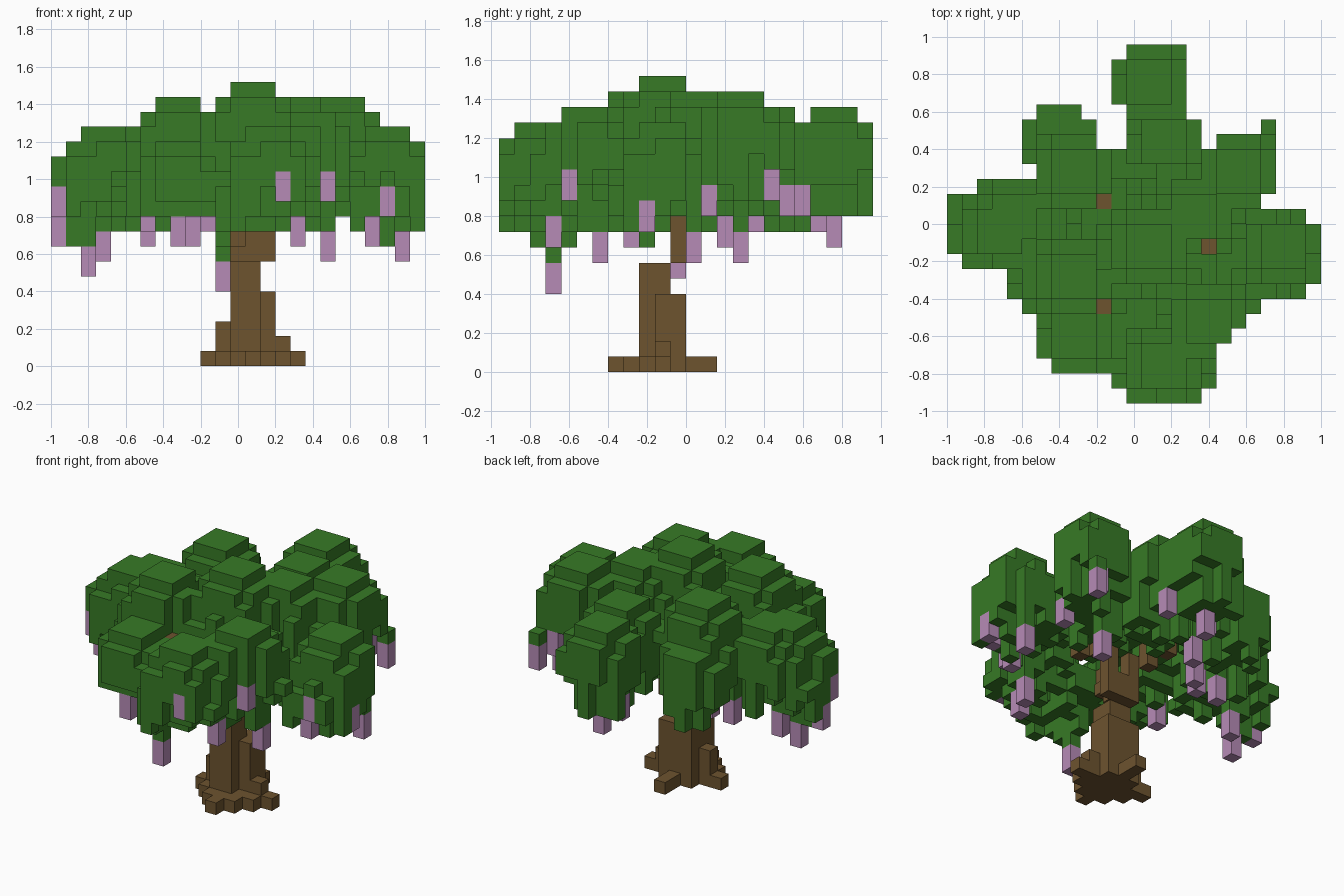
import bpy, bmesh, random
from mathutils import Vector

random.seed(4)
V = 0.08  # block size

cube = bpy.data.objects.get("Cube")
if cube:
    bpy.data.objects.remove(cube)


def material(name, colour):
    m = bpy.data.materials.new(name)
    m.use_nodes = True
    m.diffuse_color = (*colour, 1)
    m.node_tree.nodes["Principled BSDF"].inputs["Base Color"].default_value = (*colour, 1)
    return m


def cell(x, y):
    """Column indices of a position."""
    return round((x + 0.96) / V), round((y + 0.92) / V)


def block_object(name, cells, mat):
    """One mesh from a set of blocks, keeping only the exposed faces."""
    bm = bmesh.new()
    for c in cells:
        for axis in range(3):
            for s in (-1, 1):
                n = list(c)
                n[axis] += s
                if tuple(n) in cells:
                    continue
                mid = Vector((c[0] * V - 0.96, c[1] * V - 0.92, (c[2] + 0.5) * V))
                out, u, w = Vector(), Vector(), Vector()
                out[axis] = s * V / 2
                u[(axis + 1) % 3] = s * V / 2
                w[(axis + 2) % 3] = V / 2
                corners = (-u - w, u - w, u + w, w - u)
                bm.faces.new([bm.verts.new(mid + out + k) for k in corners])
    bmesh.ops.remove_doubles(bm, verts=bm.verts, dist=0.001)
    me = bpy.data.meshes.new(name)
    bm.to_mesh(me)
    bm.free()
    me.materials.append(mat)
    ob = bpy.data.objects.new(name, me)
    bpy.context.collection.objects.link(ob)
    return ob


def box(x0, x1, y0, y1, z0, z1):
    """Blocks filling a box given by its edges."""
    (i0, j0), (i1, j1) = cell(x0 + V / 2, y0 + V / 2), cell(x1 - V / 2, y1 - V / 2)
    return {(i, j, k) for i in range(i0, i1 + 1) for j in range(j0, j1 + 1)
            for k in range(round(z0 / V), round(z1 / V))}


# Canopy outline: first and last column of each row, front to back
rows = [(12, 17), (11, 18), (7, 18), (6, 18), (6, 19), (6, 20), (5, 21), (4, 24),
        (4, 25), (1, 25), (0, 25), (0, 25), (0, 24), (0, 21), (2, 22), (6, 22),
        (5, 22), (5, 22), (5, 17), (6, 16), (11, 16), (11, 16), (11, 16), (12, 16)]
columns = {(i, j) for j, (a, b) in enumerate(rows) for i in range(a, b)}
columns -= {(i, j) for j in (17, 18, 19) for i in (10, 11)} | {(9, 19), (17, 17)}
columns.add((21, 18))

# Leaf mounds: centre x, centre y, top height
mounds = [(0.08, -0.12, 1.52), (-0.32, 0.28, 1.44), (0.08, 0.76, 1.36), (-0.64, 0.04, 1.28),
          (-0.72, -0.04, 1.28), (-0.88, -0.08, 1.12), (0.56, 0.28, 1.44), (0.32, 0.04, 1.44),
          (0.40, -0.52, 1.36), (0.16, -0.76, 1.28), (-0.32, -0.28, 1.44), (-0.32, -0.64, 1.2),
          (0.80, -0.16, 1.28), (0.16, 0.44, 1.36), (-0.40, 0.48, 1.2)]

# Hanging blossoms: x, y, lower end
blossoms = [(-0.08, -0.68, 0.4), (-0.8, -0.04, 0.48), (-0.72, 0.04, 0.56), (0.88, 0.04, 0.56),
            (0.48, -0.44, 0.56), (0.72, -0.28, 0.64), (0.48, -0.6, 0.88), (0.32, -0.68, 0.64),
            (0.24, -0.92, 0.88), (-0.32, -0.68, 0.64), (0.72, 0.52, 0.8), (0.8, -0.36, 0.8),
            (0.96, -0.2, 0.72), (-0.96, -0.12, 0.8), (-0.96, -0.04, 0.64), (0.08, 0.76, 0.64),
            (0, 0.68, 0.72), (0.48, 0.28, 0.56), (-0.16, 0.36, 0.72), (-0.24, 0.28, 0.64),
            (-0.32, 0.2, 0.64), (-0.48, -0.36, 0.72), (0.64, 0.44, 0.88), (0.24, 0.6, 0.8),
            (-0.48, 0.2, 0.64), (0.64, 0.12, 0.8)]

# Leaf strands hanging below the dome: x, y, lower end
strands = [(0.8, -0.2, 0.64), (-0.88, -0.04, 0.64), (0, -0.92, 0.72), (-0.08, -0.76, 0.64),
           (-0.08, -0.6, 0.64), (0.4, 0.28, 0.72)]


def span(i, j):
    """Lower and upper end of the leaves in a column, from rounded mounds."""
    low, top = 14, 12
    for x, y, z in mounds:
        ci, cj = cell(x, y)
        dx, dy = abs(i - ci), abs(j - cj)
        d = max(dx, dy) + 0.3 * min(dx, dy)
        crown = round(z / V)
        drop = 0 if d < 1.5 else round(0.1 * d ** 3 + random.uniform(-0.25, 0.35))
        top = max(top, crown - drop)
        low = min(low, crown - 7 + round(0.08 * d ** 3))
    return min(max(low, 10), top - 2), top


# Trunk, roots and limbs
wood = set()
for b in [(-0.20, 0.36, -0.16, -0.08, 0, 0.08), (0.04, 0.12, -0.40, 0.16, 0, 0.08),
          (-0.12, 0.28, -0.24, -0.08, 0, 0.08), (-0.04, 0.20, -0.32, 0, 0, 0.08),
          (-0.12, 0.28, -0.16, -0.08, 0.08, 0.16), (-0.12, -0.04, -0.16, -0.08, 0.16, 0.24),
          (-0.04, 0.20, -0.16, 0, 0, 0.40), (-0.04, 0.12, -0.24, -0.08, 0, 0.56),
          (-0.04, 0.20, -0.08, 0, 0.56, 0.72), (0.12, 0.20, -0.08, 0, 0.72, 0.80)]:
    wood |= box(*b)
tips = [cell(-0.16, 0.12), cell(0.40, -0.12), cell(-0.16, -0.44)]
for tip, start in zip(tips, [(12, 11, 9), (14, 11, 9), (12, 9, 8)]):
    for s in range(31):
        wood.add(tuple(round(v) for v in Vector(start).lerp(Vector((*tip, 12)), s / 30)))
    wood.add((*tip, 13))

# Leaves: overlapping mounds as columns, tucked in at the rim
leaves, petals = set(), set()
hang = {cell(x, y): round(z / V) for x, y, z in blossoms}
drip = {cell(x, y): round(z / V) for x, y, z in strands}
for i, j in sorted(columns):
    low, top = span(i, j)
    low += random.choice((-1, 0, 0, 0, 1))
    if not {(i + 1, j), (i - 1, j), (i, j + 1), (i, j - 1)} <= columns:
        low += random.choice((0, 1, 1))
    low = drip.get((i, j), min(low, top - 1))
    if (i, j) in hang:
        low = hang[i, j] + 2
        petals |= {(i, j, low - 2), (i, j, low - 1)}
        top = max(top, low + 1)
    if (i, j) not in tips:
        leaves |= {(i, j, k) for k in range(low, top)}
leaves -= wood

block_object("trunk", wood, material("bark brown", (0.153, 0.087, 0.028)))
block_object("canopy", leaves, material("leaf green", (0.038, 0.195, 0.019)))
block_object("hanging_blossoms", petals - wood, material("blossom purple", (0.47, 0.26, 0.47)))
